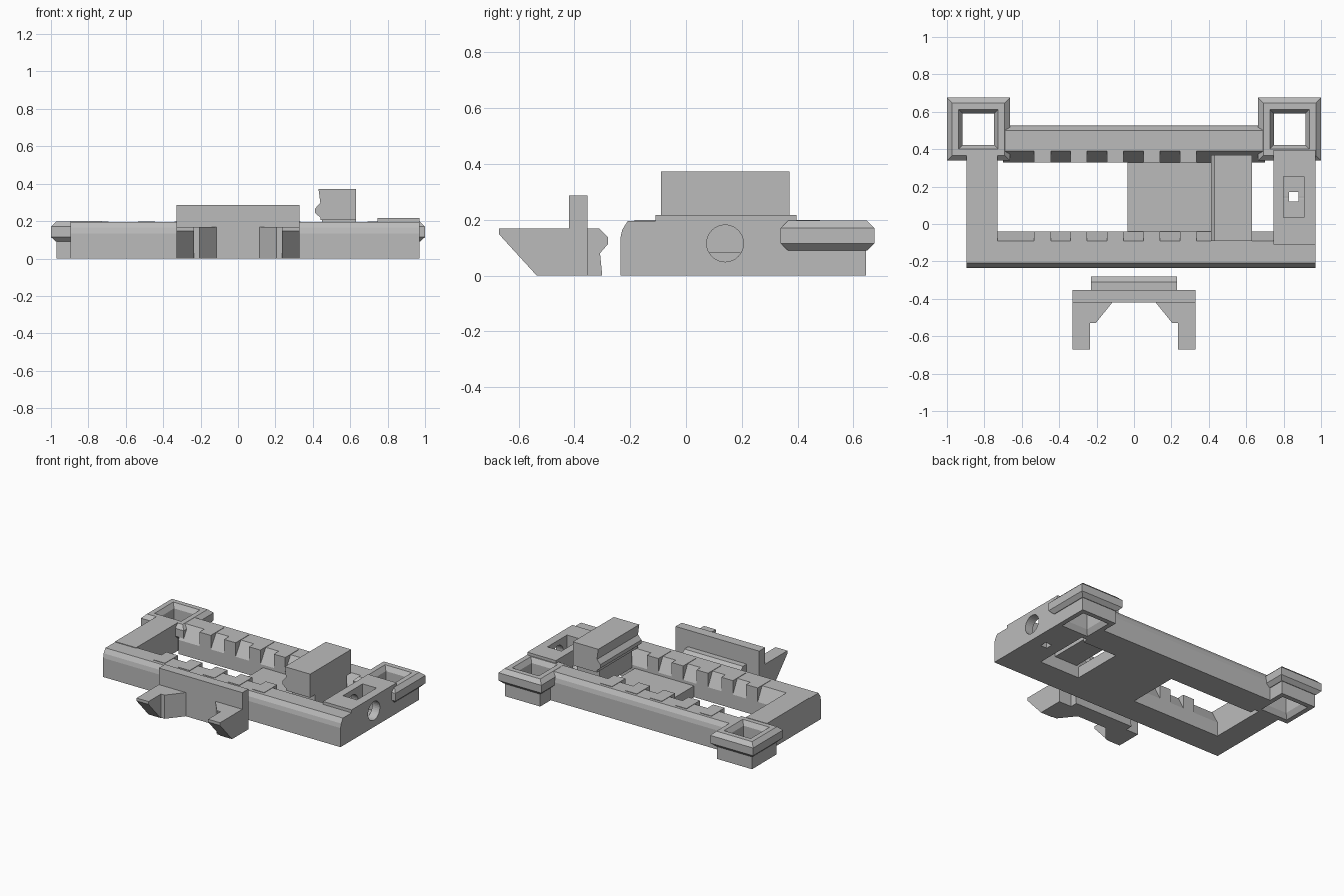
import bpy, bmesh, math
from mathutils import Vector

if "Cube" in bpy.data.objects:
    bpy.data.objects.remove(bpy.data.objects["Cube"])

grey = bpy.data.materials.new("plain_grey")
grey.diffuse_color = (0.5, 0.5, 0.5, 1)
grey.use_nodes = True
grey.node_tree.nodes["Principled BSDF"].inputs["Base Color"].default_value = grey.diffuse_color


def finish(name, bm):
    bmesh.ops.recalc_face_normals(bm, faces=bm.faces)
    me = bpy.data.meshes.new(name)
    bm.to_mesh(me)
    bm.free()
    me.materials.append(grey)
    ob = bpy.data.objects.new(name, me)
    bpy.context.collection.objects.link(ob)
    return ob


def prism(name, pts, a, b, axis):
    """Extrude a 2D profile from a to b along an axis (other two axes in xyz order)."""
    place = {"x": lambda p, t: (t, p[0], p[1]),
             "y": lambda p, t: (p[0], t, p[1]),
             "z": lambda p, t: (p[0], p[1], t)}[axis]
    bm = bmesh.new()
    f = bm.faces.new([bm.verts.new(place(p, a)) for p in pts])
    r = bmesh.ops.extrude_face_region(bm, geom=[f])
    move = Vector(place((0, 0), b - a))
    for v in r["geom"]:
        if isinstance(v, bmesh.types.BMVert):
            v.co += move
    return finish(name, bm)


def box(name, x0, x1, y0, y1, z0, z1):
    return prism(name, [(x0, y0), (x1, y0), (x1, y1), (x0, y1)], z0, z1, "z")


def cut(ob, cutter):
    m = ob.modifiers.new("cut", "BOOLEAN")
    m.operation = "DIFFERENCE"
    m.solver = "EXACT"
    m.object = cutter
    cutter.hide_render = True
    cutter.hide_set(True)
    cutter.display_type = "WIRE"


# Long rails with sloped inner edges
prism("front_rail", [(-.235, 0), (-.235, .135), (-.228, .165), (-.208, .196),
                     (-.09, .196), (-.04, .1), (-.04, 0)], -.895, .97, "x")
prism("rear_rail", [(.33, 0), (.33, .1), (.39, .196), (.50, .196),
                    (.52, .165), (.527, .135), (.527, 0)], -.70, .70, "x")

# Locking teeth along both rails
for i in range(5):
    x = -.49 + i * .195
    box(f"front_tooth_{i}", x - .045, x + .045, -.185, -.04, .06, .199)
    box(f"rear_tooth_{i}", x - .045, x + .045, .33, .48, .06, .199)

# End bar and floor plate
box("left_bar", -.895, -.73, -.10, .37, 0, .2)
box("floor_plate", -.035, .43, -.05, .34, 0, .08)

# End block with nut pocket, drain hole and bolt hole
block = box("bolt_block", .745, .97, -.11, .395, 0, .217)
cut(block, box("pocket_cutter", .80, .91, .035, .255, .05, .3))
cut(block, box("drain_cutter", .83, .88, .12, .17, -.1, .1))
ring = [(.14 + .066 * math.cos(k * math.tau / 32), .115 + .066 * math.sin(k * math.tau / 32))
        for k in range(32)]
cut(block, prism("bolt_cutter", ring, .70, 1.1, "x"))

# Clamp block with jaw nose, and the stem that guides it
prism("clamp_block", [(.43, .372), (.63, .372), (.63, .205), (.44, .205), (.44, .22),
                      (.413, .242), (.413, .268), (.44, .298), (.436, .33)],
      -.09, .37, "y")
box("clamp_stem", .45, .63, -.035, .325, .08, .21)


def socket(name, cx, cy):
    """Square corner socket: stacked square loops outside, returning through the hole."""
    loops = [(.138, 0), (.138, .09), (.142, .09), (.168, .115), (.168, .17), (.140, .197),
             (.105, .197), (.084, .165), (.084, .035), (.105, 0)]
    bm = bmesh.new()
    rings = [[bm.verts.new((cx + sx * r, cy + sy * r, z))
              for sx, sy in ((-1, -1), (1, -1), (1, 1), (-1, 1))] for r, z in loops]
    for i, low in enumerate(rings):
        up = rings[(i + 1) % len(rings)]
        for k in range(4):
            n = (k + 1) % 4
            bm.faces.new((low[k], low[n], up[n], up[k]))
    return finish(name, bm)


# Corner sockets
for side, s in (("left", -1), ("right", 1)):
    socket(side + "_socket", s * .832, .507)

# Loose lever: back plate, jaw and two braced legs
box("lever_plate", -.328, .328, -.42, -.352, 0, .286)
prism("lever_jaw", [(-.355, 0), (-.30, 0), (-.308, .08), (-.28, .112), (-.28, .138),
                    (-.31, .168), (-.355, .168)], -.23, .23, "x")
for side, s in (("left", -1), ("right", 1)):
    prism(side + "_lever_leg", [(-.42, 0), (-.535, 0), (-.67, .148), (-.67, .168), (-.42, .168)],
          s * .328, s * .234, "x")
    prism(side + "_lever_brace", [(s * .24, -.53), (s * .205, -.53), (s * .112, -.415),
                                  (s * .24, -.415)], 0, .168, "z")
